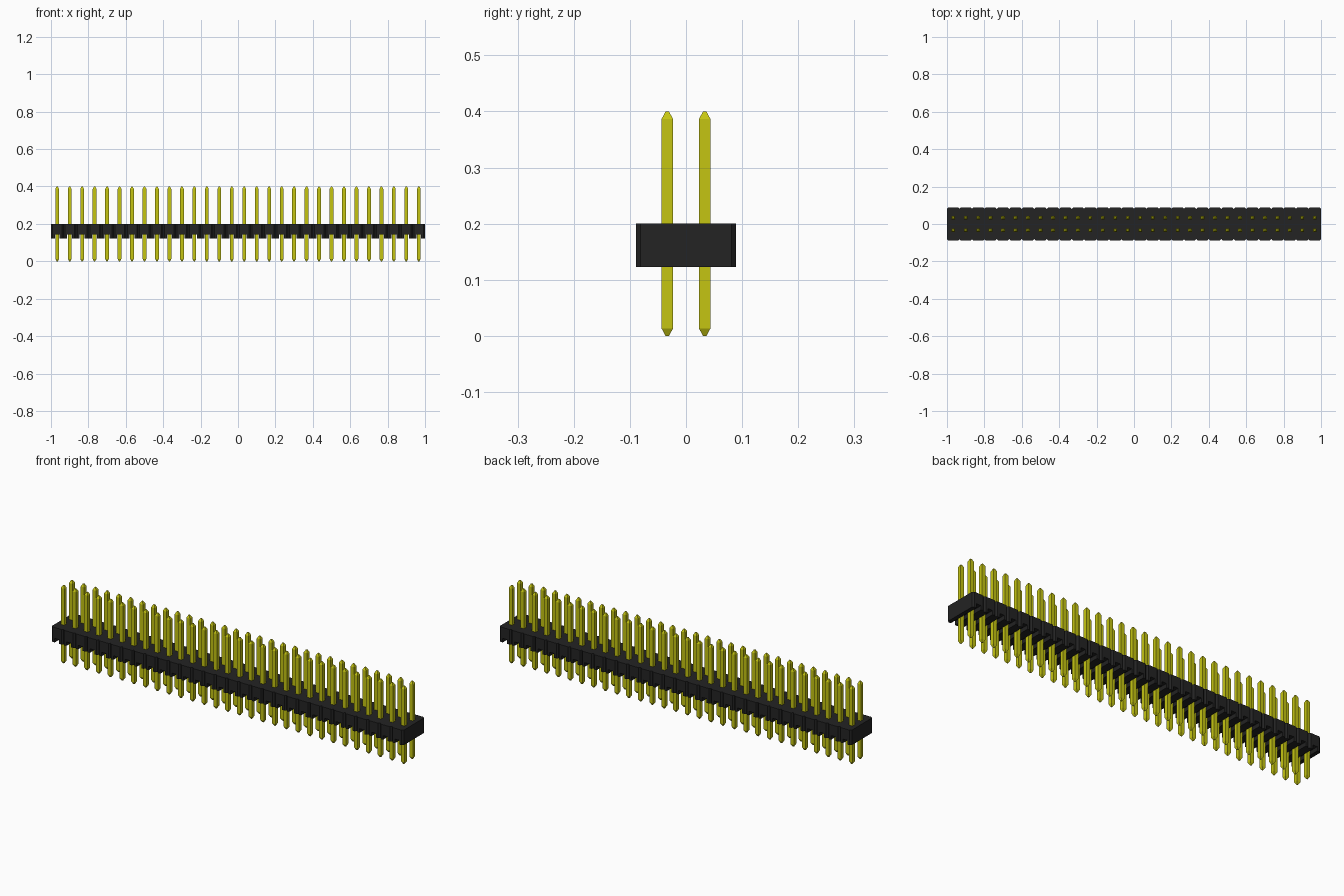
import bpy
import bmesh

cube = bpy.data.objects.get("Cube")
if cube:
    bpy.data.objects.remove(cube, do_unlink=True)

COLUMNS = 30
PITCH = 2 / COLUMNS
HALF_DEPTH = 0.089
BASE, STEP, TOP = 0.123, 0.144, 0.2   # underside, slot roof, upper face
SLOT = 0.026
CHAMFER = 0.008
PIN = 0.01                            # half width of a pin
TIP = 0.003


def material(name, color, roughness):
    m = bpy.data.materials.new(name)
    m.use_nodes = True
    m.diffuse_color = color
    shader = next(n for n in m.node_tree.nodes if n.type == 'BSDF_PRINCIPLED')
    shader.inputs["Base Color"].default_value = color
    shader.inputs["Roughness"].default_value = roughness
    return m


def make_object(name, bm, mat):
    bmesh.ops.recalc_face_normals(bm, faces=bm.faces)
    mesh = bpy.data.meshes.new(name)
    bm.to_mesh(mesh)
    bm.free()
    mesh.materials.append(mat)
    obj = bpy.data.objects.new(name, mesh)
    bpy.context.collection.objects.link(obj)
    return obj


def notched_prism(bm, x0, x1, z0, z1):
    """Block along x with a V notch at each column boundary, front and back."""
    front = []
    for i in range(COLUMNS + 1):
        edge = -1 + i * PITCH
        for dx, inset in ((-CHAMFER, 0), (0, CHAMFER), (CHAMFER, 0)):
            if x0 - 1e-5 <= edge + dx <= x1 + 1e-5:
                front.append((edge + dx, inset - HALF_DEPTH))
    # square ends where the block stops inside a column
    if front[0][0] > x0 + 1e-4:
        front.insert(0, (x0, -HALF_DEPTH))
    if front[-1][0] < x1 - 1e-4:
        front.append((x1, -HALF_DEPTH))
    outline = front + [(x, -y) for x, y in reversed(front)]
    face = bm.faces.new([bm.verts.new((x, y, z0)) for x, y in outline])
    result = bmesh.ops.extrude_face_region(bm, geom=[face], use_keep_orig=True)
    moved = [v for v in result["geom"] if isinstance(v, bmesh.types.BMVert)]
    bmesh.ops.translate(bm, verts=moved, vec=(0, 0, z1 - z0))


def pin(bm, x, y):
    """Square pin with tapered ends."""
    rings = []
    for z, r in ((0, TIP), (0.013, PIN), (0.387, PIN), (0.4, TIP)):
        rings.append([bm.verts.new((x + sx * r, y + sy * r, z))
                      for sx, sy in ((-1, -1), (1, -1), (1, 1), (-1, 1))])
    bm.faces.new(rings[0])
    bm.faces.new(rings[-1])
    for a, b in zip(rings, rings[1:]):
        for i in range(4):
            j = (i + 1) % 4
            bm.faces.new((a[i], a[j], b[j], b[i]))


black = material("black plastic", (0.017, 0.017, 0.017, 1), 0.6)
yellow = material("yellow metal", (0.56, 0.56, 0.006, 1), 0.5)

# Housing: continuous upper block
bm = bmesh.new()
notched_prism(bm, -1, 1, STEP, TOP)
make_object("housing", bm, black)

# Ribs under the housing, leaving an open slot at each column of pins
bm = bmesh.new()
reach = (PITCH - SLOT) / 2
for i in range(COLUMNS + 1):
    edge = -1 + i * PITCH
    notched_prism(bm, max(-1, edge - reach), min(1, edge + reach), BASE, STEP)
make_object("housing_ribs", bm, black)

# Two rows of pins
for name, y in (("front_pins", -PITCH / 2), ("back_pins", PITCH / 2)):
    bm = bmesh.new()
    for i in range(COLUMNS):
        pin(bm, -1 + (i + 0.5) * PITCH, y)
    make_object(name, bm, yellow)
